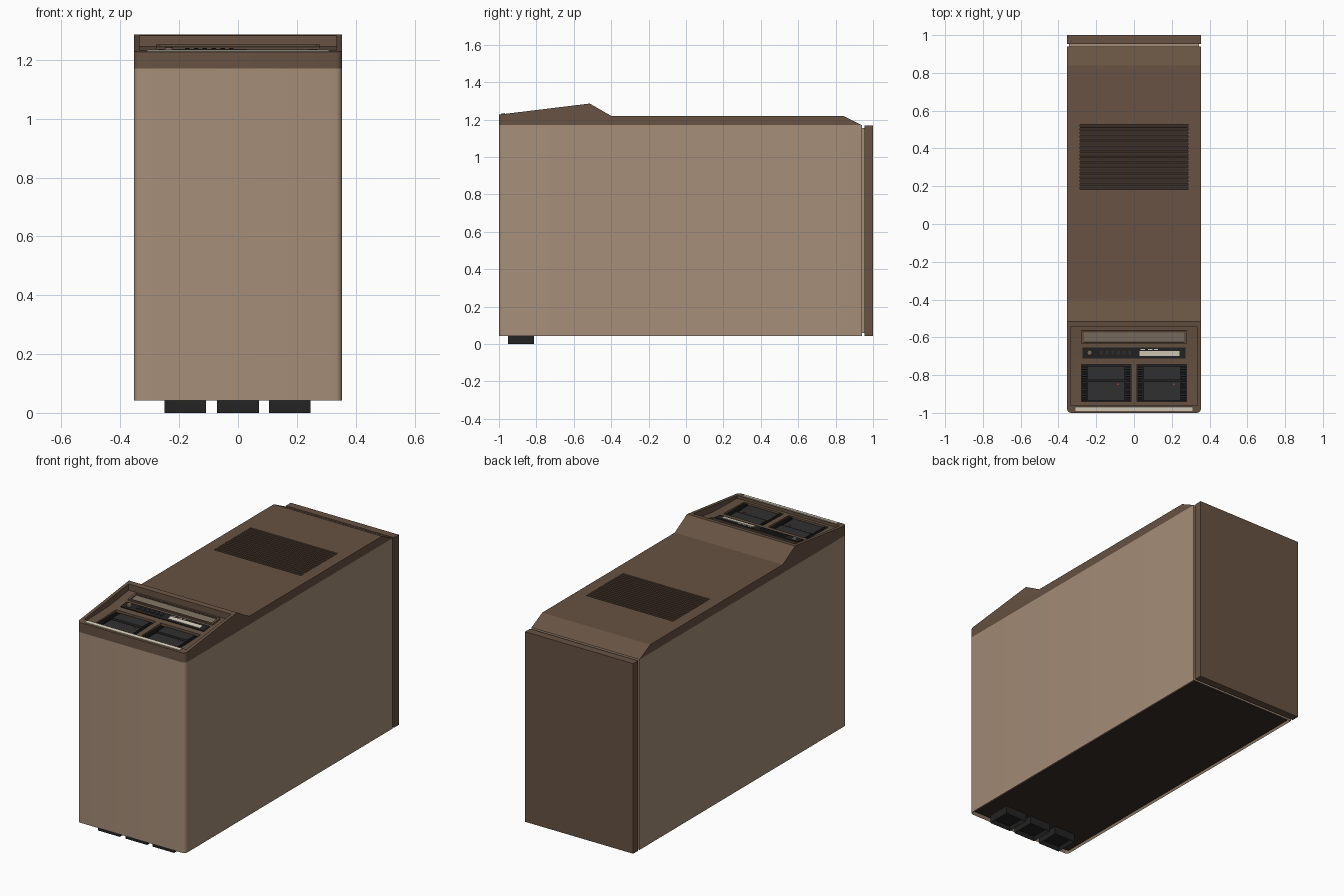
import bpy, bmesh, math
from mathutils import Matrix, Vector

if "Cube" in bpy.data.objects:
    bpy.data.objects.remove(bpy.data.objects["Cube"])


def material(name, rgb):
    m = bpy.data.materials.new(name)
    m.diffuse_color = (*rgb, 1)
    m.use_nodes = True
    m.node_tree.nodes["Principled BSDF"].inputs["Base Color"].default_value = m.diffuse_color
    return m


TAN = material("tan", (0.38, 0.27, 0.19))
BROWN = material("brown", (0.135, 0.085, 0.055))
DARK = material("dark_brown", (0.04, 0.027, 0.022))
BLACK = material("black", (0.017, 0.017, 0.017))
CHARCOAL = material("charcoal", (0.03, 0.03, 0.031))
TAUPE = material("taupe", (0.2, 0.16, 0.12))
CREAM = material("cream", (0.7, 0.63, 0.5))
RED = material("red", (0.45, 0.06, 0.03))


def finish(name, bm, mat, pivot=(0, 0, 0), tilt=0.0):
    bmesh.ops.recalc_face_normals(bm, faces=bm.faces[:])
    me = bpy.data.meshes.new(name)
    bm.to_mesh(me)
    bm.free()
    ob = bpy.data.objects.new(name, me)
    bpy.context.collection.objects.link(ob)
    ob.location = pivot
    ob.rotation_euler.x = tilt
    if mat:
        me.materials.append(mat)
    return ob


def add_box(bm, x0, x1, y0, y1, z0, z1):
    m = Matrix.Translation(((x0 + x1) / 2, (y0 + y1) / 2, (z0 + z1) / 2))
    return bmesh.ops.create_cube(bm, size=1, matrix=m @ Matrix.Diagonal((x1 - x0, y1 - y0, z1 - z0, 1)))


def boxes(name, spans, mat=None, pivot=(0, 0, 0), tilt=0.0):
    bm = bmesh.new()
    for s in spans:
        add_box(bm, *s)
    return finish(name, bm, mat, pivot, tilt)


def prism(pts, half):
    """Side profile (y, z) extruded across x."""
    bm = bmesh.new()
    f = bm.faces.new([bm.verts.new((-half, y, z)) for y, z in pts])
    r = bmesh.ops.extrude_face_region(bm, geom=[f])
    bmesh.ops.translate(bm, vec=(2 * half, 0, 0),
                        verts=[v for v in r["geom"] if isinstance(v, bmesh.types.BMVert)])
    bmesh.ops.recalc_face_normals(bm, faces=bm.faces[:])
    return bm


def round_front(bm, radius=0.022):
    edges = [e for e in bm.edges if all(v.co.y < -0.999 for v in e.verts)
             and abs(e.verts[0].co.x - e.verts[1].co.x) < 1e-5]
    bmesh.ops.bevel(bm, geom=edges, offset=radius, segments=4, profile=0.5, affect='EDGES')


def hollow_bottom(bm, rim, depth):
    bm.normal_update()
    base = [f for f in bm.faces if f.normal.z < -0.9]
    bmesh.ops.inset_region(bm, faces=base, thickness=rim)
    floor = list({v for f in base for v in f.verts})
    bmesh.ops.translate(bm, vec=(0, 0, depth), verts=floor)


def cut(target, cutter):
    mod = target.modifiers.new("cut", 'BOOLEAN')
    mod.operation = 'DIFFERENCE'
    mod.solver = 'EXACT'
    mod.object = cutter
    bpy.context.view_layer.objects.active = target
    bpy.ops.object.modifier_apply(modifier=mod.name)
    bpy.data.objects.remove(cutter)


def smooth(ob):
    bpy.ops.object.select_all(action='DESELECT')
    ob.select_set(True)
    bpy.context.view_layer.objects.active = ob
    bpy.ops.object.shade_smooth_by_angle(angle=math.radians(25))


W = 0.354

# Tan cabinet with rounded front corners and a recessed underside
bm = bmesh.new()
add_box(bm, -W, W, -1, 0.94, 0.042, 1.17)
round_front(bm)
hollow_bottom(bm, 0.015, 0.015)
smooth(finish("cabinet", bm, TAN))
boxes("base_plate", [(-0.339, 0.339, -0.975, 0.925, 0.048, 0.056)], DARK)

# Rear door and the narrow neck behind it
boxes("rear_door", [(-W, W, 0.954, 1.0, 0.042, 1.168)], BROWN)
boxes("door_gasket", [(-0.345, 0.345, 0.93, 0.96, 0.06, 1.155)], TAN)

# Top cover with raised console
bm = prism([(-1, 1.17), (-1, 1.227), (-0.515, 1.286), (-0.4, 1.22), (0.84, 1.22), (0.94, 1.17)], W)
round_front(bm)
cover = finish("top_cover", bm, BROWN)

# Console well, drive bays and cooling slots
bm = prism([(-0.96, 1.215), (-0.73, 1.222), (-0.545, 1.245), (-0.545, 1.35), (-0.96, 1.35)], 0.335)
cut(cover, finish("well_cutter", bm, None))
BAYS = (-0.147, 0.147)
cut(cover, boxes("bay_cutter", [(c - 0.13, c + 0.13, -0.94, -0.745, 1.182, 1.26) for c in BAYS]))
PITCH = 0.0195
slots = []
for i in range(18):
    y = 0.183 + i * PITCH
    slots.append((-0.285, 0.285, y, y + 0.012, 1.2, 1.25))
cut(cover, boxes("slot_cutter", slots))
smooth(cover)

# Dark floor under the slots
boxes("slot_floor", [(-0.285, 0.285, 0.18, 0.528, 1.198, 1.202)], DARK)

# Drive units in the two bays, with ribbed side grips
for side, c in zip(("left", "right"), BAYS):
    boxes(side + "_drive_bed", [(c - 0.13, c + 0.13, -0.94, -0.745, 1.18, 1.19)], BLACK)
    boxes(side + "_drive_front", [(c - 0.098, c + 0.098, -0.935, -0.835, 1.185, 1.207),
                                  (c - 0.098, c + 0.098, -0.825, -0.752, 1.185, 1.212)], CHARCOAL)
    ribs = []
    for s in (-1, 1):
        x = c + s * 0.115
        ribs += [(x - 0.012, x + 0.012, -0.936 + k * 0.0125, -0.929 + k * 0.0125, 1.185, 1.212)
                 for k in range(15)]
    boxes(side + "_drive_ribs", ribs, BLACK)
    boxes(side + "_drive_lamp", [(c + 0.06, c + 0.068, -0.852, -0.844, 1.2, 1.21)], RED)

# Tilted control area: local y runs up the slope from the fold
PIVOT, TILT = (0, -0.73, 1.222), math.atan2(0.023, 0.185)


def panel(name, spans, mat):
    return boxes(name, spans, mat, PIVOT, TILT)


panel("control_strip", [(-0.272, 0.272, 0.02, 0.078, -0.004, 0.005)], BLACK)
panel("label_plate", [(0.03, 0.24, 0.032, 0.058, 0.004, 0.008)], CREAM)
panel("indicator_marks", [(x, x + 0.022, 0.064, 0.07, 0.004, 0.007) for x in (0.035, 0.075, 0.105)], CREAM)
panel("push_buttons", [(-0.18 + k * 0.03, -0.165 + k * 0.03, 0.04, 0.062, 0.004, 0.01)
                       for k in range(6)], CHARCOAL)
bm = bmesh.new()
bmesh.ops.create_cone(bm, cap_ends=True, segments=20, radius1=0.015, radius2=0.013, depth=0.012,
                      matrix=Matrix.Translation((-0.235, 0.05, 0.009)))
smooth(finish("key_switch", bm, TAUPE, PIVOT, TILT))

# Display window with its frame
panel("window", [(-0.265, 0.265, 0.106, 0.158, -0.004, 0.004)], TAUPE)
panel("window_frame", [(-0.278, 0.278, 0.158, 0.167, -0.004, 0.01),
                       (-0.278, 0.278, 0.097, 0.106, -0.004, 0.01),
                       (-0.278, -0.265, 0.106, 0.158, -0.004, 0.01),
                       (0.265, 0.278, 0.106, 0.158, -0.004, 0.01)], BROWN)

# Pale trim along the front lip
boxes("front_trim", [(-0.31, 0.31, -0.011, 0.011, -0.003, 0.004)], CREAM,
      (0, -0.978, 1.23), math.atan2(0.059, 0.485))

# Hollow front feet
for name, x in (("left", -0.179), ("middle", 0.0), ("right", 0.176)):
    bm = bmesh.new()
    add_box(bm, x - 0.071, x + 0.071, -0.952, -0.812, 0, 0.058)
    hollow_bottom(bm, 0.018, 0.02)
    finish(name + "_foot", bm, BLACK)
